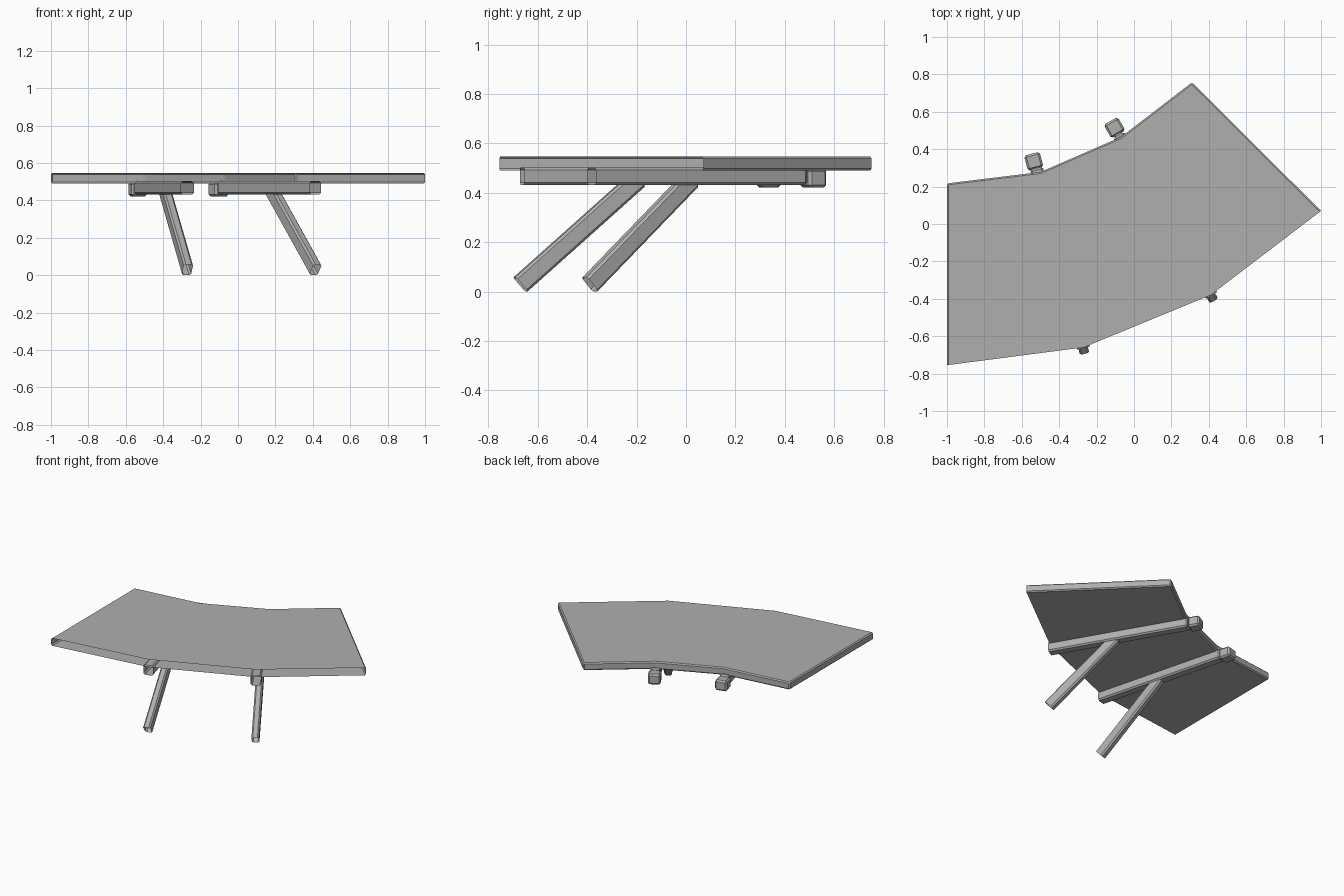
import bpy, bmesh
from mathutils import Vector, Matrix

if "Cube" in bpy.data.objects:
    bpy.data.objects.remove(bpy.data.objects["Cube"])

grey = bpy.data.materials.new("dark_grey")
grey.diffuse_color = (0.43, 0.43, 0.43, 1)
grey.use_nodes = True
grey.node_tree.nodes["Principled BSDF"].inputs["Base Color"].default_value = grey.diffuse_color


def finish(name, bm, bevel):
    """Bevel every edge except those round an open side."""
    bmesh.ops.recalc_face_normals(bm, faces=bm.faces[:])
    bmesh.ops.bevel(bm, geom=[e for e in bm.edges if not e.is_boundary], offset=bevel,
                    segments=1, profile=0.5, affect='EDGES')
    mesh = bpy.data.meshes.new(name)
    bm.to_mesh(mesh)
    bm.free()
    mesh.materials.append(grey)
    obj = bpy.data.objects.new(name, mesh)
    bpy.context.collection.objects.link(obj)
    return obj


def bar(name, a, b, width, depth, bevel=0.009, open_start=False):
    """Bevelled bar from a to b; width stays horizontal."""
    a, b = Vector(a), Vector(b)
    along = (b - a).normalized()
    side = along.cross(Vector((0, 0, 1))).normalized()
    up = side.cross(along)
    rot = Matrix((side, along, up)).transposed().to_4x4()
    size = Matrix.Diagonal((width, (b - a).length, depth, 1))
    bm = bmesh.new()
    bmesh.ops.create_cube(bm, size=1, matrix=Matrix.Translation((a + b) / 2) @ rot @ size)
    if open_start:
        end = min(bm.faces, key=lambda f: (f.calc_center_median() - a).length)
        bmesh.ops.delete(bm, geom=[end], context='FACES')
    return finish(name, bm, bevel)


# Bent table top, extruded from its outline, with the front edge left open
outline = [(-1, 0.217), (-1, -0.755), (-0.27, -0.66), (0.41, -0.38),
           (1, 0.07), (0.31, 0.757), (-0.07, 0.465), (-0.5, 0.278)]
bm = bmesh.new()
face = bm.faces.new([bm.verts.new((x, y, 0.49)) for x, y in outline])
up = bmesh.ops.extrude_face_region(bm, geom=[face], use_keep_orig=True)
bmesh.ops.translate(bm, vec=(0, 0, 0.056),
                    verts=[v for v in up['geom'] if isinstance(v, bmesh.types.BMVert)])
bmesh.ops.recalc_face_normals(bm, faces=bm.faces[:])
bm.normal_update()
bmesh.ops.delete(bm, geom=[f for f in bm.faces if f.normal.y < -0.2], context='FACES')
finish("table_top", bm, 0.008)

# Each support: beam front, beam back, end block centre, leg foot, leg top
supports = {
    "left": ((-0.27, -0.663), (-0.522, 0.298), (-0.536, 0.335),
             (-0.270, -0.670), (-0.393, -0.19)),
    "right": ((0.414, -0.382), (-0.082, 0.475), (-0.104, 0.515),
              (0.415, -0.389), (0.177, 0.025)),
}
for side, (front, back, block, foot, top) in supports.items():
    f, k, c = (Vector((*p, 0.467)) for p in (front, back, block))
    d = (c - f).normalized()
    # Beam under the top, narrow neck and cube end block
    bar(side + "_beam", f, k, 0.07, 0.072, 0.01, open_start=True)
    bar(side + "_neck", k - d * 0.03, c, 0.045, 0.05, 0.005)
    drop = Vector((0, 0, -0.008))
    bar(side + "_end_block", c - d * 0.042 + drop, c + d * 0.042 + drop, 0.086, 0.076, 0.011)
    # Slanted leg in line with the beam
    bar(side + "_leg", (*foot, 0.029), (*top, 0.458), 0.051, 0.077, 0.01, open_start=True)
